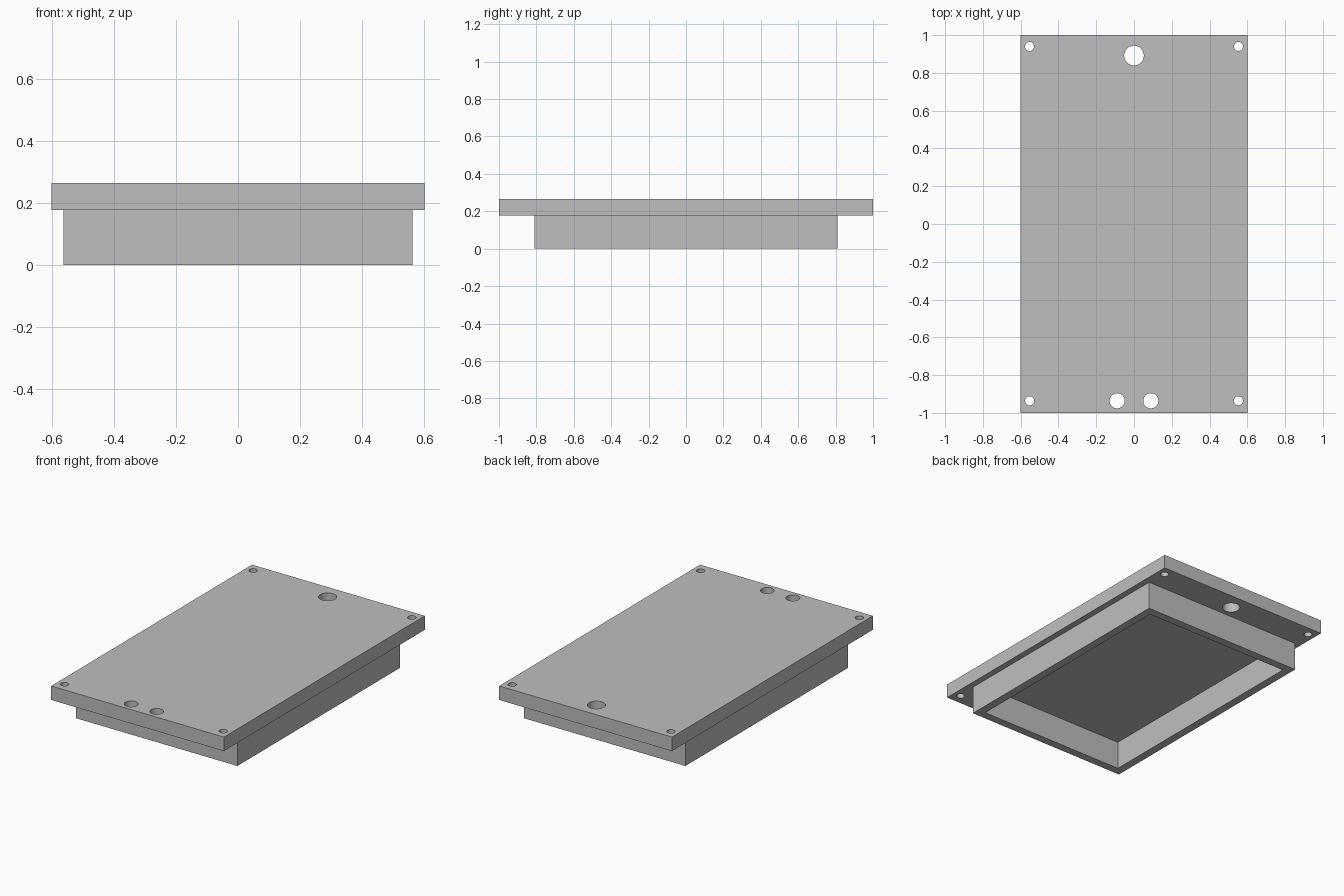
import bpy
import bmesh
from mathutils import Matrix, Vector

cube = bpy.data.objects.get("Cube")
if cube:
    bpy.data.objects.remove(cube, do_unlink=True)

grey = bpy.data.materials.new("light grey")
grey.use_nodes = True
colour = (0.52, 0.52, 0.52, 1)
grey.diffuse_color = colour
grey.node_tree.nodes["Principled BSDF"].inputs["Base Color"].default_value = colour

HALF_X, HALF_Y = 0.602, 1.0
BASE_Z, TOP_Z = 0.177, 0.265
BOX_X, BOX_Y, WALL = 0.563, 0.81, 0.052


def add_object(name, bm):
    mesh = bpy.data.meshes.new(name)
    bmesh.ops.recalc_face_normals(bm, faces=bm.faces)
    bm.to_mesh(mesh)
    bm.free()
    mesh.materials.append(grey)
    obj = bpy.data.objects.new(name, mesh)
    bpy.context.collection.objects.link(obj)
    return obj


def add_block(bm, hx, hy, z0, z1):
    mat = Matrix.Translation((0, 0, (z0 + z1) / 2)) @ Matrix.Diagonal((2 * hx, 2 * hy, z1 - z0, 1))
    return bmesh.ops.create_cube(bm, size=1, matrix=mat)["verts"]


# Cover plate
bm = bmesh.new()
add_block(bm, HALF_X, HALF_Y, BASE_Z, TOP_Z)
plate = add_object("cover_plate", bm)

# Corner screw holes, paired front holes and the larger back hole
holes = [(0, 0.892, 0.052)]
for side in (-1, 1):
    holes += [(side * 0.553, 0.94, 0.024), (side * 0.553, -0.936, 0.024), (side * 0.089, -0.936, 0.04)]
bm = bmesh.new()
for x, y, r in holes:
    bmesh.ops.create_cone(bm, cap_ends=True, segments=48, radius1=r, radius2=r, depth=0.3,
                          matrix=Matrix.Translation((x, y, (BASE_Z + TOP_Z) / 2)))
cutter = add_object("hole_cutter", bm)
cutter.hide_render = True
cutter.hide_set(True)
cut = plate.modifiers.new("holes", "BOOLEAN")
cut.operation = "DIFFERENCE"
cut.solver = "EXACT"
cut.object = cutter

# Bake the holes and drop the cutter
bpy.context.view_layer.update()
drilled = bpy.data.meshes.new_from_object(plate.evaluated_get(bpy.context.evaluated_depsgraph_get()))
plate.modifiers.clear()
plate.data = drilled
bpy.data.objects.remove(cutter, do_unlink=True)

# Rectangular rim below the plate, open at top and bottom
bm = bmesh.new()
rings = []
for inset in (0, WALL):
    hx, hy = BOX_X - inset, BOX_Y - inset
    for z in (0, BASE_Z):
        rings.append([bm.verts.new(Vector((sx * hx, sy * hy, z)))
                      for sx, sy in ((-1, -1), (1, -1), (1, 1), (-1, 1))])
outer_low, outer_high, inner_low, inner_high = rings
loop = (outer_low, outer_high, inner_high, inner_low)
for k in range(4):
    a, b = loop[k], loop[(k + 1) % 4]
    for i in range(4):
        j = (i + 1) % 4
        bm.faces.new((a[i], a[j], b[j], b[i]))
add_object("lower_rim", bm)

# Smooth hole walls with crisp edges
bpy.ops.object.select_all(action="DESELECT")
plate.select_set(True)
bpy.context.view_layer.objects.active = plate
bpy.ops.object.shade_smooth_by_angle()
